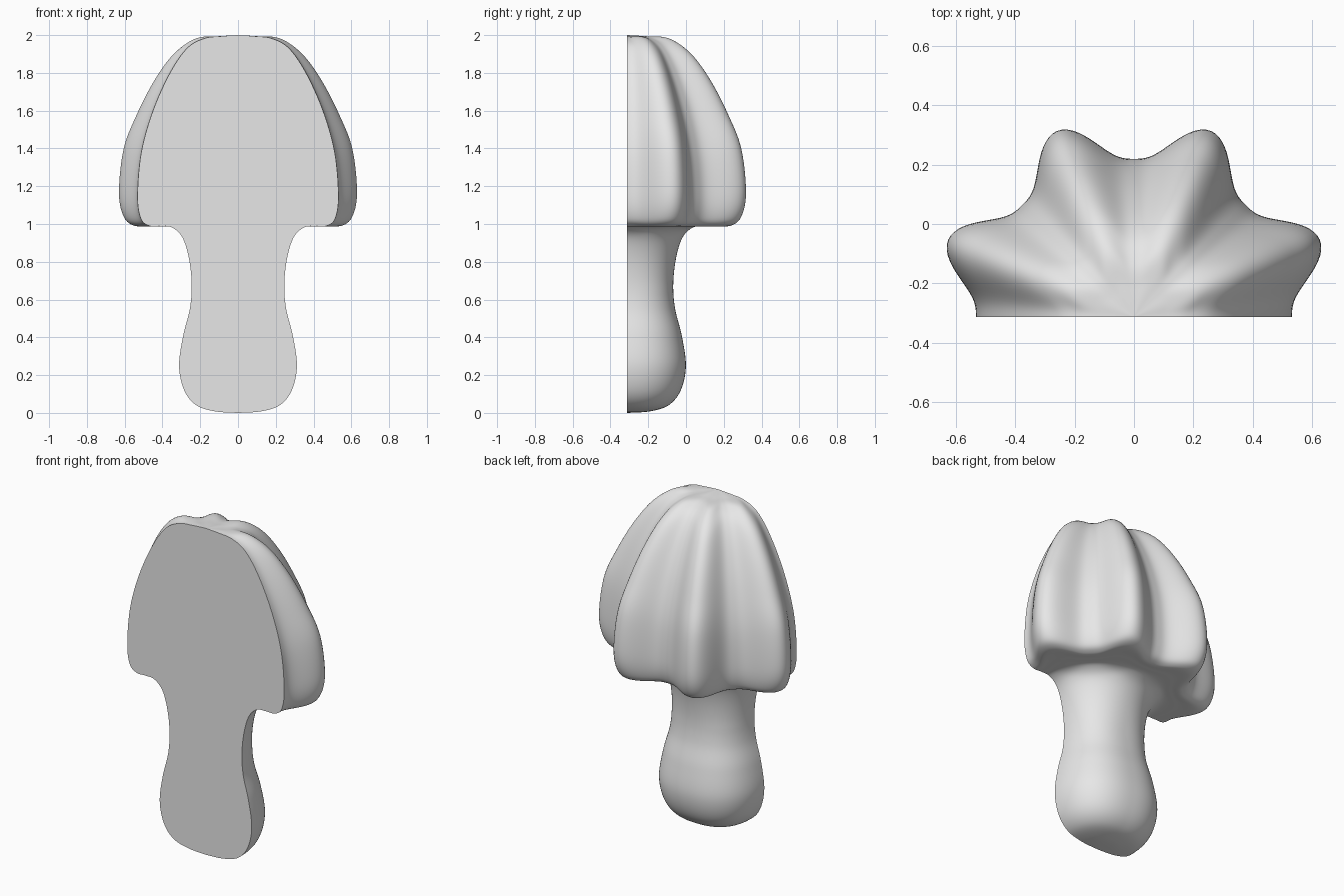
import bpy, bmesh, math
from mathutils import Vector

if "Cube" in bpy.data.objects:
    bpy.data.objects.remove(bpy.data.objects["Cube"])

CUT_Y = -0.3125     # plane of the flat front
SEGMENTS = 128      # steps around the half turn
STEPS = 7           # steps between profile points

# Profiles as (radius, height), bottom to top
stem = [(0, 0), (0.12, 0.008), (0.22, 0.04), (0.285, 0.12), (0.312, 0.25),
        (0.29, 0.41), (0.255, 0.55), (0.245, 0.68), (0.26, 0.82), (0.295, 0.93)]
cap_valley = [(0.35, 0.982), (0.41, 0.988), (0.47, 0.99), (0.515, 1.03), (0.532, 1.15),
              (0.512, 1.38), (0.45, 1.6), (0.36, 1.8), (0.27, 1.93), (0.18, 1.982),
              (0.09, 1.994), (0, 2.0)]
cap_lobe = [(0.35, 0.982), (0.46, 0.988), (0.585, 0.99), (0.65, 1.04), (0.677, 1.17),
            (0.65, 1.4), (0.575, 1.58), (0.475, 1.76), (0.365, 1.9), (0.24, 1.982),
            (0.11, 1.994), (0, 2.0)]


def smooth_path(points):
    """Catmull-Rom curve through the profile points."""
    p = [Vector(q) for q in points]
    p = [p[0]] + p + [p[-1]]
    out = []
    for i in range(1, len(p) - 2):
        a, b, c, d = p[i - 1:i + 3]
        for k in range(STEPS):
            t = k / STEPS
            out.append(0.5 * (2 * b + (c - a) * t + (2 * a - 5 * b + 4 * c - d) * t * t
                              + (3 * b - a - 3 * c + d) * t ** 3))
    return out + [p[-1]]


valley = smooth_path(stem + cap_valley)
lobe = smooth_path(stem + cap_lobe)


def surface_point(i, angle):
    """Point on the fluted cap or the softly squared stem."""
    ridge = ((1 - math.cos(8 * angle)) / 2) ** 1.4
    r, z = valley[i].lerp(lobe[i], ridge)
    c, s = math.cos(angle), math.sin(angle)
    square = (abs(c) ** 2.4 + abs(s) ** 2.4) ** (-1 / 2.4)
    r *= 1 + (square - 1) * max(0, min(1, (0.95 - z) / 0.3))
    return (r * c, CUT_Y + r * s, z)


# Half knob: swept skin plus the flat cut face
bm = bmesh.new()
last = len(valley) - 1
bottom = bm.verts.new((0, CUT_Y, 0))
top = bm.verts.new((0, CUT_Y, 2))
columns = [[bottom] + [bm.verts.new(surface_point(i, math.pi * j / SEGMENTS))
                       for i in range(1, last)] + [top] for j in range(SEGMENTS + 1)]
for left, right in zip(columns, columns[1:]):
    for i in range(last):
        corners = [left[i], right[i], right[i + 1], left[i + 1]]
        bm.faces.new(list(dict.fromkeys(corners)))
bm.faces.new(columns[0] + columns[-1][-2:0:-1])
bmesh.ops.recalc_face_normals(bm, faces=bm.faces)

mesh = bpy.data.meshes.new("half_knob")
bm.to_mesh(mesh)
bm.free()
knob = bpy.data.objects.new("half_knob", mesh)
bpy.context.collection.objects.link(knob)

# Plain grey
grey = bpy.data.materials.new("light_grey")
grey.use_nodes = True
colour = (0.8, 0.8, 0.8, 1)
grey.diffuse_color = colour
grey.node_tree.nodes["Principled BSDF"].inputs["Base Color"].default_value = colour
mesh.materials.append(grey)

# Smooth skin with a crisp rim around the cut
bpy.ops.object.select_all(action="DESELECT")
knob.select_set(True)
bpy.context.view_layer.objects.active = knob
bpy.ops.object.shade_smooth_by_angle(angle=math.radians(40))
